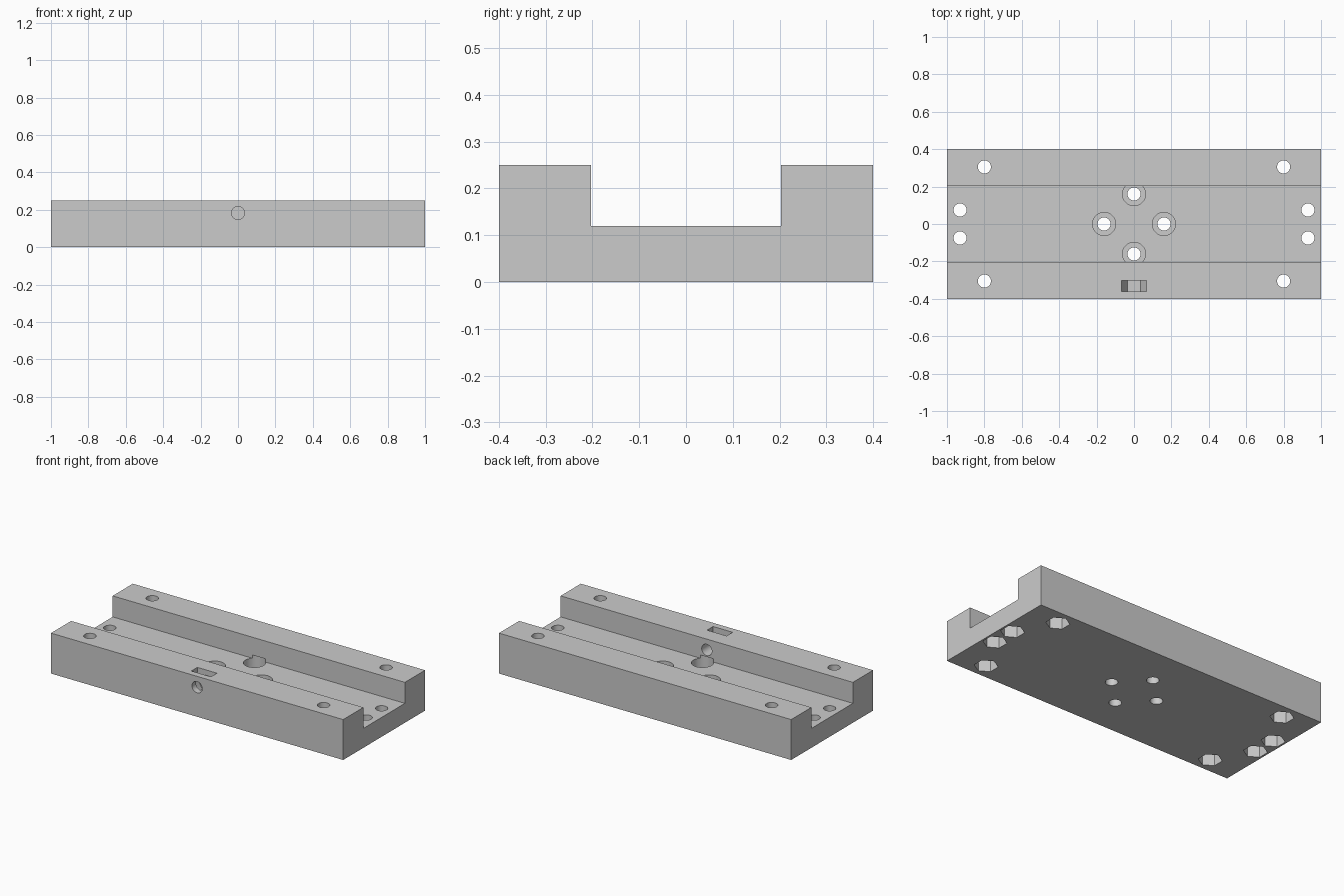
import bpy
import bmesh
from math import pi
from mathutils import Matrix

default = bpy.data.objects.get("Cube")
if default:
    bpy.data.objects.remove(default, do_unlink=True)

# Single plain grey
grey = bpy.data.materials.new("light_grey")
grey.use_nodes = True
colour = (0.6, 0.6, 0.6, 1)
grey.diffuse_color = colour
grey.node_tree.nodes["Principled BSDF"].inputs["Base Color"].default_value = colour

HALF_LENGTH, HALF_WIDTH, HEIGHT = 1.0, 0.4, 0.25
CHANNEL, FLOOR = 0.203, 0.12
HOLE, BORE, NUT = 0.035, 0.062, 0.067
NUT_DEPTH = 0.07
OVER = 0.05


def make_object(name, bm):
    bmesh.ops.recalc_face_normals(bm, faces=bm.faces)
    mesh = bpy.data.meshes.new(name)
    bm.to_mesh(mesh)
    bm.free()
    mesh.materials.append(grey)
    obj = bpy.data.objects.new(name, mesh)
    bpy.context.collection.objects.link(obj)
    return obj


def prism(name, outline, start, end):
    """Extrude a (y, z) outline along x."""
    bm = bmesh.new()
    face = bm.faces.new([bm.verts.new((start, y, z)) for y, z in outline])
    moved = bmesh.ops.extrude_face_region(bm, geom=[face])["geom"]
    verts = [v for v in moved if isinstance(v, bmesh.types.BMVert)]
    bmesh.ops.translate(bm, verts=verts, vec=(end - start, 0, 0))
    return make_object(name, bm)


def cut(cutter):
    cutter.hide_render = True
    mod = base.modifiers.new("cut", "BOOLEAN")
    mod.object = cutter
    mod.operation = "DIFFERENCE"
    mod.solver = "EXACT"
    bpy.context.view_layer.objects.active = base
    bpy.ops.object.modifier_apply(modifier=mod.name)
    bpy.data.objects.remove(cutter, do_unlink=True)


def drill(centre, radius, length, sides=40, turn=Matrix()):
    bm = bmesh.new()
    bmesh.ops.create_cone(bm, cap_ends=True, segments=sides, radius1=radius,
                          radius2=radius, depth=length,
                          matrix=Matrix.Translation(centre) @ turn)
    cut(make_object("cutter", bm))


def drill_up(x, y, low, high, radius, sides=40):
    drill((x, y, (low + high) / 2), radius, high - low, sides)


# Channel-shaped base with two side rails
base = prism("channel_base", [
    (-HALF_WIDTH, 0), (HALF_WIDTH, 0), (HALF_WIDTH, HEIGHT), (CHANNEL, HEIGHT),
    (CHANNEL, FLOOR), (-CHANNEL, FLOOR), (-CHANNEL, HEIGHT), (-HALF_WIDTH, HEIGHT),
], -HALF_LENGTH, HALF_LENGTH)

# Corner and end bolt holes with hexagonal nut pockets underneath
for sx in (-1, 1):
    for sy in (-1, 1):
        for x, y in ((0.8, 0.305), (0.93, 0.075)):
            drill_up(sx * x, sy * y, -OVER, HEIGHT + OVER, HOLE)
            drill_up(sx * x, sy * y, -OVER, NUT_DEPTH, NUT, 6)

# Four counterbored holes in the middle of the channel
for x, y in ((0.16, 0), (-0.16, 0), (0, 0.16), (0, -0.16)):
    drill_up(x, y, -OVER, FLOOR, HOLE)
    drill_up(x, y, 0.05, FLOOR + 0.02, BORE)

# Set-screw hole through the front rail
SCREW_Z = 0.183
drill((0, -0.31, SCREW_Z), HOLE, 0.3, turn=Matrix.Rotation(pi / 2, 4, "X"))

# Captive nut slot: hexagonal bottom, open at the top
drill((0, -0.331, SCREW_Z), NUT, 0.059, 6,
      Matrix.Rotation(pi / 2, 4, "X") @ Matrix.Rotation(pi / 2, 4, "Z"))
cut(prism("slot_cutter", [(-0.3605, SCREW_Z), (-0.3015, SCREW_Z),
                          (-0.3015, HEIGHT + OVER), (-0.3605, HEIGHT + OVER)],
          -NUT, NUT))

# Smooth round bores, keep every edge crisp
bpy.ops.object.select_all(action="DESELECT")
base.select_set(True)
bpy.context.view_layer.objects.active = base
bpy.ops.object.shade_smooth_by_angle(angle=pi / 6)
